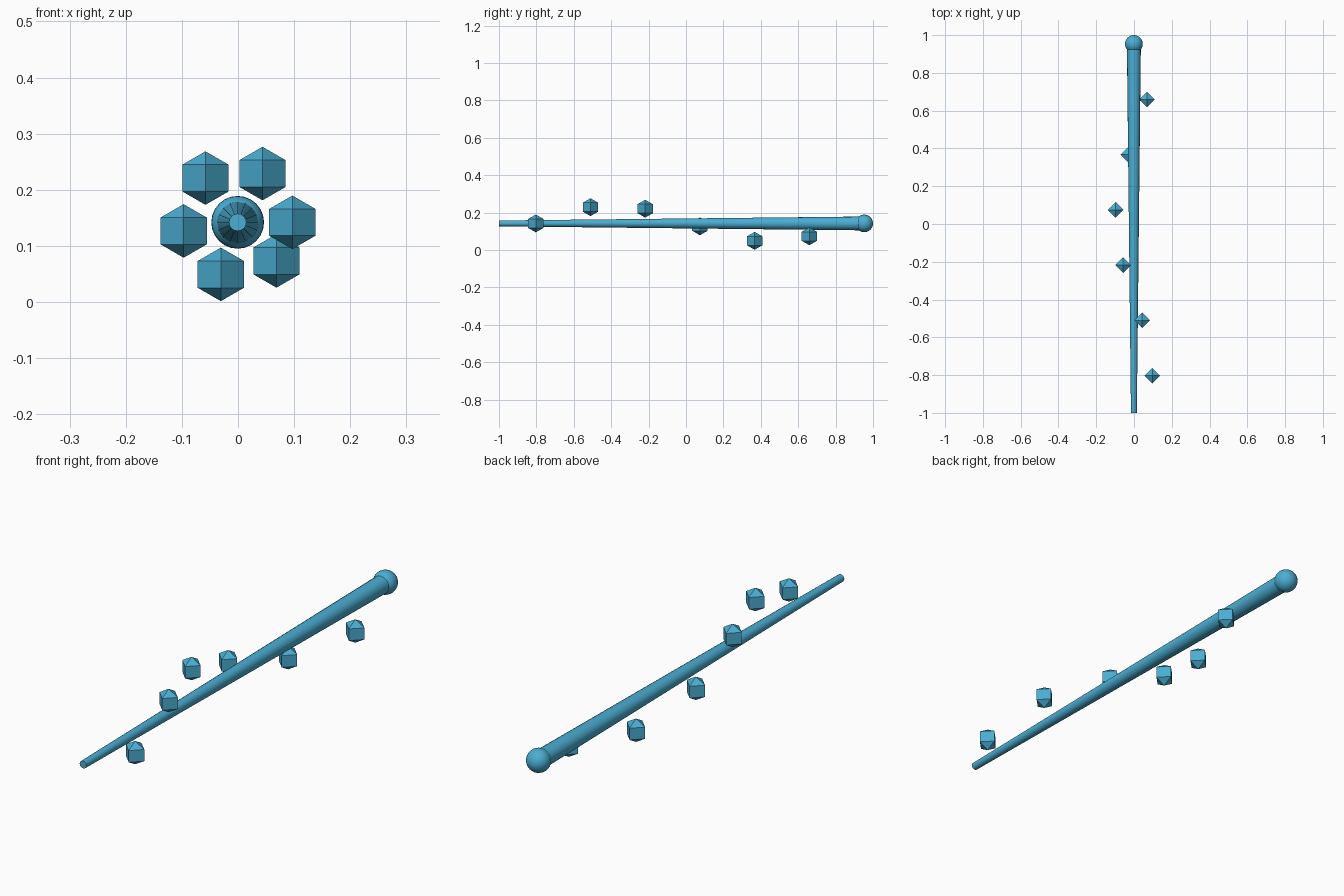
import bpy, math

if "Cube" in bpy.data.objects:
    bpy.data.objects.remove(bpy.data.objects["Cube"])

AXIS_Z = 0.142
SHIFT_X = -0.0006
BALL_R = 0.047
GEM_R = 0.0477
HELIX_R = 0.0975
END_Y = 1 - BALL_R

mat = bpy.data.materials.new("blue")
mat.diffuse_color = (0.07, 0.42, 0.65, 1)
mat.use_nodes = True
mat.node_tree.nodes["Principled BSDF"].inputs["Base Color"].default_value = mat.diffuse_color


def finish(name, smooth):
    ob = bpy.context.object
    ob.name = name
    ob.data.materials.append(mat)
    if smooth:
        bpy.ops.object.shade_smooth_by_angle(angle=math.radians(40))
    return ob


# tapered shaft, thin end at the front
bpy.ops.mesh.primitive_cone_add(
    vertices=16, radius1=0.0155, radius2=0.037, depth=END_Y + 1,
    location=(SHIFT_X, (END_Y - 1) / 2, AXIS_Z), rotation=(-math.pi / 2, 0, 0))
finish("shaft", True)

# round knob on the thick end
bpy.ops.mesh.primitive_uv_sphere_add(
    segments=24, ring_count=16, radius=BALL_R,
    location=(SHIFT_X, END_Y, AXIS_Z), rotation=(-math.pi / 2, 0, 0))
finish("end_knob", True)

# six octahedral gems spiralling round the shaft
for i in range(6):
    a = 1.1 * i
    bpy.ops.mesh.primitive_uv_sphere_add(
        segments=4, ring_count=2, radius=GEM_R,
        location=(SHIFT_X + HELIX_R * math.cos(a), -0.803 + 0.2925 * i,
                  AXIS_Z + HELIX_R * math.sin(a)))
    finish(f"floating_gem_{i + 1}", False)
